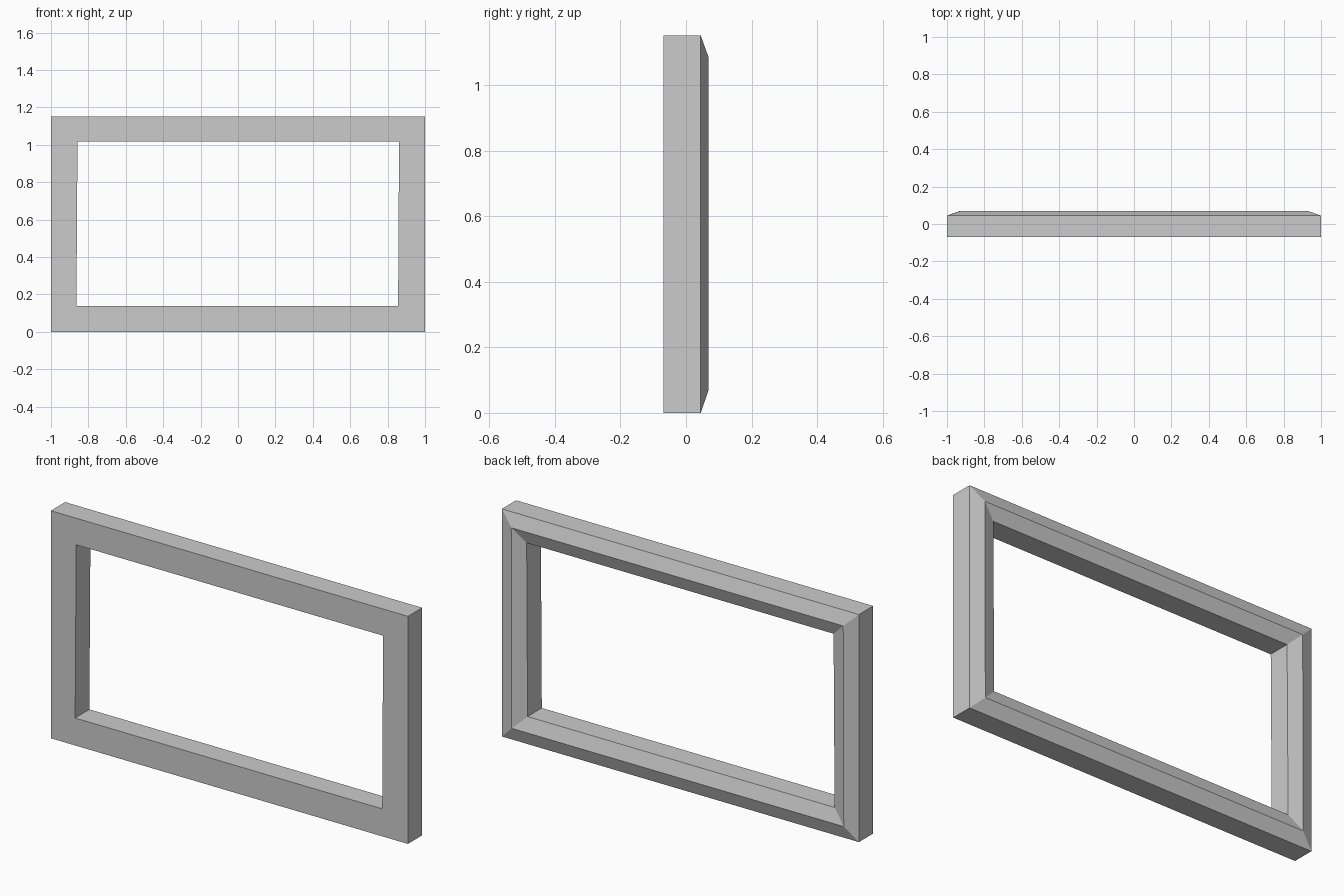
import bpy, bmesh

if "Cube" in bpy.data.objects:
    bpy.data.objects.remove(bpy.data.objects["Cube"])

# Corner outlines (x, z) of the outer edge and the slightly skewed opening
outer = [(-1, 0), (1, 0), (1, 1.152), (-1, 1.152)]
inner = [(-0.864, 0.139), (0.856, 0.139), (0.861, 1.017), (-0.858, 1.017)]
ridge = [((a + c) / 2, (b + d) / 2) for (a, b), (c, d) in zip(outer, inner)]

# Cross-section of the rail: front, outer side, back ridge, inner side
section = [(outer, -0.069), (outer, 0.045), (ridge, 0.069),
           (inner, 0.045), (inner, -0.069)]

# Mitred frame made by joining the section around the four corners
bm = bmesh.new()
loops = [[bm.verts.new((x, y, z)) for x, z in pts] for pts, y in section]
for i in range(len(loops)):
    a, b = loops[i], loops[(i + 1) % len(loops)]
    for k in range(4):
        n = (k + 1) % 4
        bm.faces.new((a[k], a[n], b[n], b[k]))
bmesh.ops.recalc_face_normals(bm, faces=bm.faces)

mesh = bpy.data.meshes.new("picture_frame")
bm.to_mesh(mesh)
bm.free()
frame = bpy.data.objects.new("picture_frame", mesh)
bpy.context.collection.objects.link(frame)
